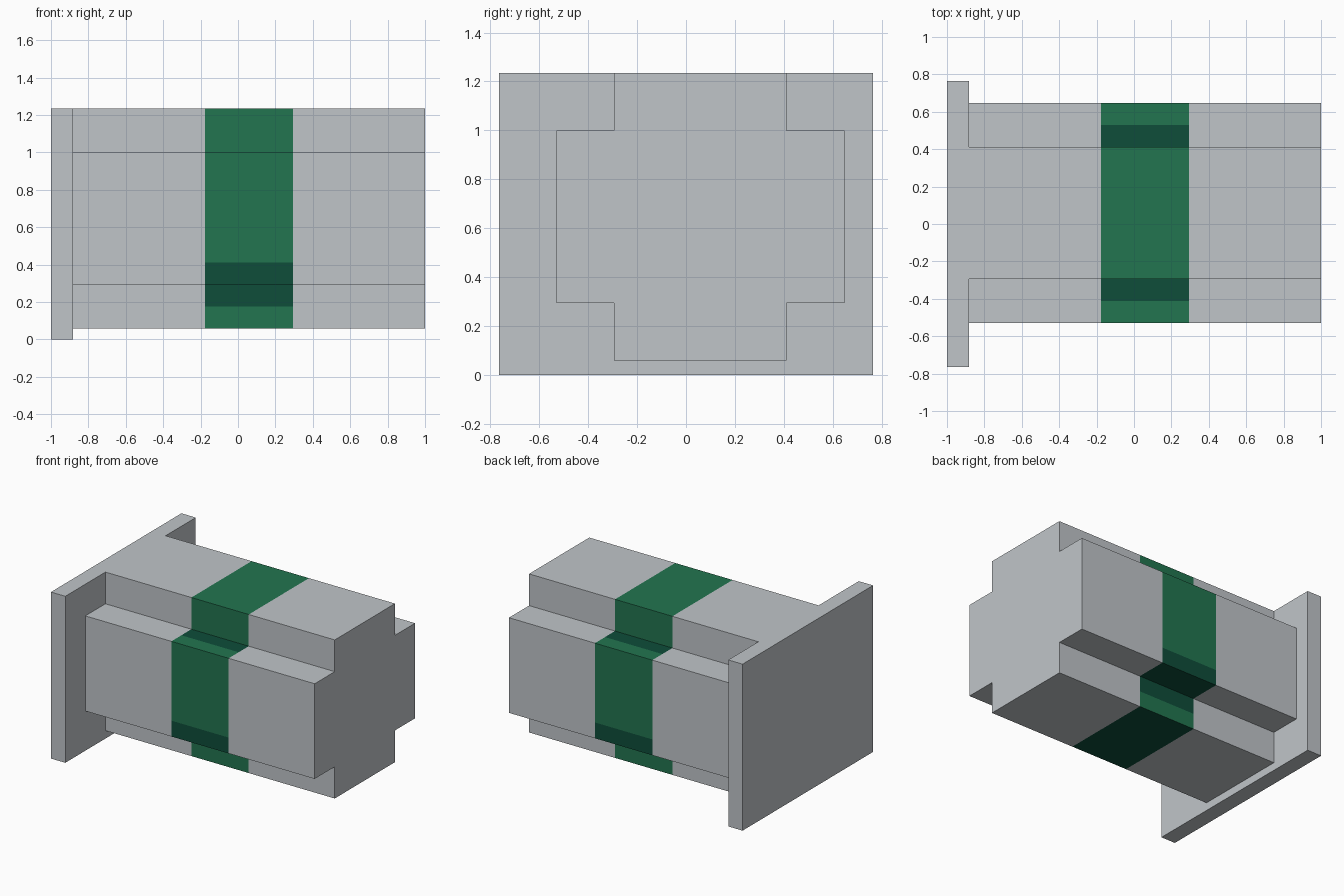
import bpy
import bmesh

U = 2 / 17  # grid module: the whole model is 17 modules long

if "Cube" in bpy.data.objects:
    bpy.data.objects.remove(bpy.data.objects["Cube"], do_unlink=True)


def make_material(name, rgb):
    mat = bpy.data.materials.new(name)
    mat.use_nodes = True
    mat.diffuse_color = (*rgb, 1)
    mat.node_tree.nodes["Principled BSDF"].inputs["Base Color"].default_value = (*rgb, 1)
    return mat


grey = make_material("light grey", (0.527, 0.558, 0.584))
green = make_material("green", (0.016, 0.178, 0.080))
dark_green = make_material("dark green", (0.0044, 0.074, 0.042))


def finish(name, bm, materials, location):
    bmesh.ops.recalc_face_normals(bm, faces=bm.faces)
    mesh = bpy.data.meshes.new(name)
    bm.to_mesh(mesh)
    bm.free()
    for mat in materials:
        mesh.materials.append(mat)
    obj = bpy.data.objects.new(name, mesh)
    obj.location = location
    bpy.context.collection.objects.link(obj)
    return obj


# Body: stepped cross section, mirrored in y, swept along x and cut at the band
half = [(3, -5), (3, -4), (3, -3), (5, -3), (5, -2), (5, 3), (4, 3), (3, 3), (3, 5)]
section = half + [(-y, z) for y, z in reversed(half)]
stations = (-7.5, -1.5, 2.5, 8.5)

bm = bmesh.new()
rings = [[bm.verts.new((x * U, y * U, z * U)) for y, z in section] for x in stations]
for a, b in zip(rings, rings[1:]):
    for i in range(len(section)):
        j = (i + 1) % len(section)
        bm.faces.new((a[i], a[j], b[j], b[i]))
bm.faces.new(rings[0])
bm.faces.new(rings[-1])
bmesh.ops.recalc_face_normals(bm, faces=bm.faces)

# Band colours: dark undersides, dark lower stripe, dark inner half of the ledges
for face in bm.faces:
    c = face.calc_center_median() / U
    n = face.normal
    if abs(n.x) > 0.5 or not -1.5 < c.x < 2.5:
        continue
    underside = n.z < -0.5
    stripe = abs(n.y) > 0.5 and -4 < c.z < -2
    ledge = n.z > 0.5 and c.z < 4 and abs(c.y) < 4
    face.material_index = 2 if underside or stripe or ledge else 1
finish("body", bm, (grey, green, dark_green), (0, 0.5 * U, 5.5 * U))

# End plate: flat slab closing the -x end
bm = bmesh.new()
bmesh.ops.create_cube(bm, size=1)
bmesh.ops.scale(bm, vec=(U, 13 * U, 10.5 * U), verts=bm.verts)
finish("end_plate", bm, (grey,), (-8 * U, 0, 5.25 * U))
